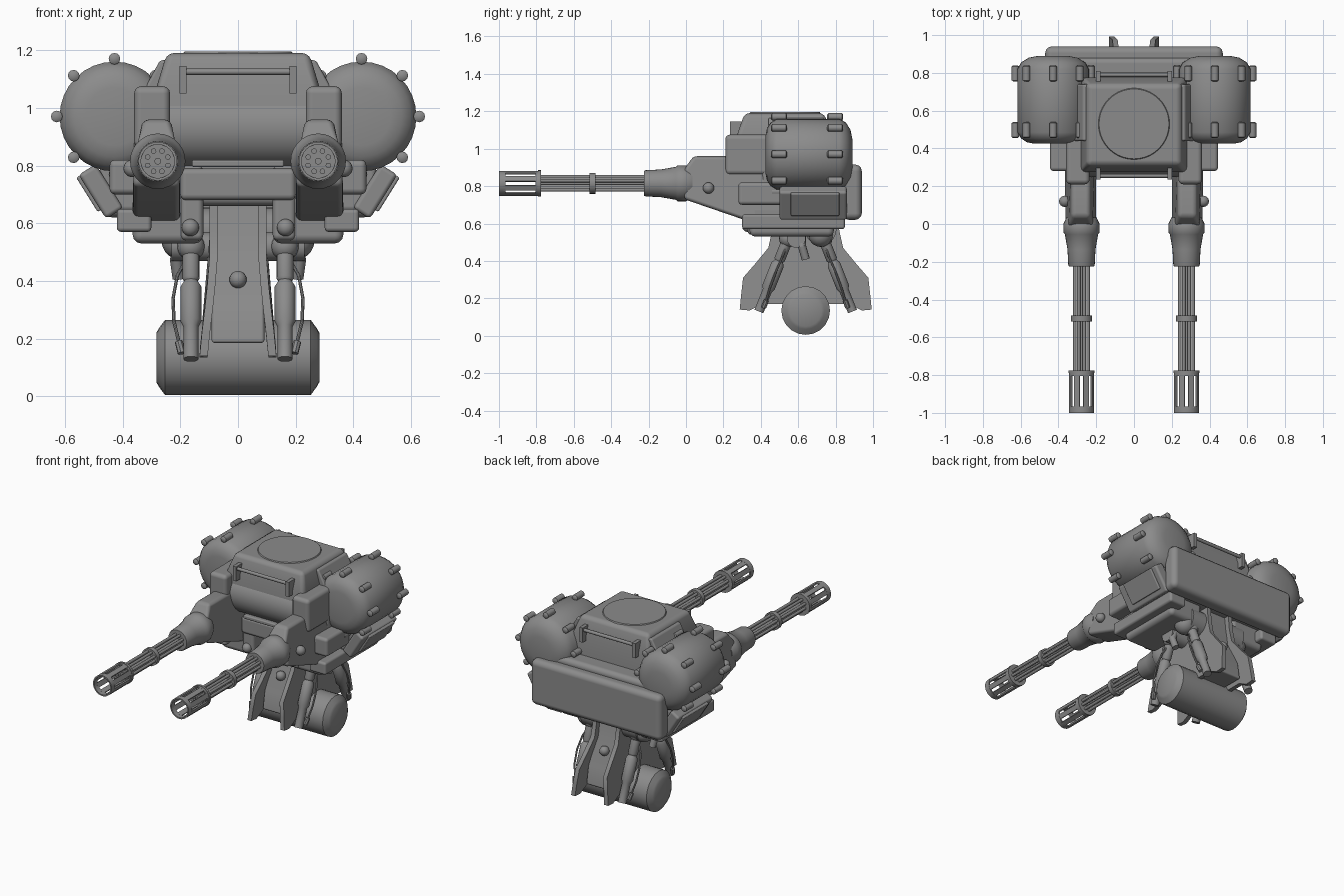
import bpy, bmesh, math
from mathutils import Vector, Matrix

if "Cube" in bpy.data.objects:
    bpy.data.objects.remove(bpy.data.objects["Cube"])

steel = bpy.data.materials.new("steel grey")
steel.use_nodes = True
GREY = (0.26, 0.26, 0.26, 1)
steel.diffuse_color = GREY
steel.node_tree.nodes["Principled BSDF"].inputs["Base Color"].default_value = GREY


def done(name, bm, bevel=0, mirror=True):
    """Turn the bmesh into a shaded object, optionally bevelled and mirrored in x."""
    bmesh.ops.recalc_face_normals(bm, faces=bm.faces)
    mesh = bpy.data.meshes.new(name)
    bm.to_mesh(mesh)
    bm.free()
    mesh.materials.append(steel)
    ob = bpy.data.objects.new(name, mesh)
    bpy.context.collection.objects.link(ob)
    bpy.ops.object.select_all(action='DESELECT')
    ob.select_set(True)
    bpy.context.view_layer.objects.active = ob
    if bevel:
        mesh.shade_smooth()
        mod = ob.modifiers.new("round", 'BEVEL')
        mod.width, mod.segments, mod.harden_normals = bevel, 3, True
    else:
        bpy.ops.object.shade_smooth_by_angle(angle=math.radians(40))
    if mirror:
        ob.modifiers.new("mirror", 'MIRROR')


def lathe(bm, profile, a, b, seg=24, closed=False):
    """Spin (distance, radius) points about the axis from a towards b."""
    a, d = Vector(a), (Vector(b) - Vector(a)).normalized()
    rot = d.to_track_quat('Z', 'Y')
    rings = []
    for t, r in profile:
        rings.append([bm.verts.new(a + rot @ Vector((r * math.cos(k * math.tau / seg),
                     r * math.sin(k * math.tau / seg), t))) for k in range(seg)])
    pairs = list(zip(rings, rings[1:]))
    if closed:
        pairs.append((rings[-1], rings[0]))
    else:
        bm.faces.new(rings[0])
        bm.faces.new(rings[-1])
    for p, q in pairs:
        for k in range(seg):
            n = (k + 1) % seg
            bm.faces.new((p[k], p[n], q[n], q[k]))


def rod(bm, a, b, r, r2=None, seg=12):
    length = (Vector(b) - Vector(a)).length
    lathe(bm, [(0, r), (length, r if r2 is None else r2)], a, b, seg)


def ball(bm, c, r):
    bmesh.ops.create_uvsphere(bm, u_segments=16, v_segments=10, radius=r,
                              matrix=Matrix.Translation(c))


def box(bm, lo, hi, tilt=0):
    lo, hi = Vector(lo), Vector(hi)
    m = Matrix.Translation((lo + hi) / 2) @ Matrix.Rotation(tilt, 4, 'Y')
    bmesh.ops.create_cube(bm, size=1, matrix=m @ Matrix.Diagonal((*(hi - lo), 1)))


def prism(bm, profile, x0, x1, warp=lambda x, z: x):
    """Extrude a (y, z) outline from x0 to x1, with x bent by a rule."""
    sides = [[bm.verts.new((warp(x, z), y, z)) for y, z in profile] for x in (x0, x1)]
    for s in sides:
        bm.faces.new(s)
    for k in range(len(profile)):
        n = (k + 1) % len(profile)
        bm.faces.new((sides[0][k], sides[0][n], sides[1][n], sides[1][k]))


def simple_box(name, lo, hi, bevel, mirror=True, tilt=0):
    bm = bmesh.new()
    box(bm, lo, hi, tilt)
    done(name, bm, bevel, mirror)


# Foot roller
CY = 0.64
bm = bmesh.new()
lathe(bm, [(0, .085), (.008, .1), (.03, .13), (.535, .13), (.557, .1), (.565, .085)],
      (-.283, CY, .135), (1, CY, .135), 20)
done("foot_roller", bm, 0, False)

# Pedestal column and flared side plates
bm = bmesh.new()
half = [(.26, .185), (.24, .3), (.16, .46), (.13, .7)]
outline = [(CY - d, z) for d, z in half] + [(CY + d, z) for d, z in half[::-1]]
prism(bm, outline, -.092, .092)
done("pedestal_column", bm, .012, False)

flare = lambda x, z: x + .035 * min(1, max(0, (.5 - z) / .34)) ** 1.3
half = [(.23, .17), (.30, .135), (.353, .14), (.345, .22), (.335, .31), (.27, .385), (.2, .47), (.18, .56), (.17, .66)]
outline = [(CY - d, z) for d, z in half] + [(CY + d, z) for d, z in half[::-1]]
bm = bmesh.new()
prism(bm, outline, .07, .098, flare)
done("pedestal_side_plate", bm)

bm = bmesh.new()
for s in (-1, 1):
    ball(bm, (0, CY + s * .2, .405), .03)
done("pedestal_bolt", bm, 0, False)

# Hydraulic struts with hoses, fore and aft
bm = bmesh.new()
for s in (-1, 1):
    top, low = Vector((.163, CY + s * .095, .52)), Vector((.163, CY + s * .25, .13))
    lathe(bm, [(0, .03), (.12, .03), (.13, .024), (.15, .036), (.28, .036), (.3, .026), (.42, .026)],
          top, low, 14)
    ball(bm, top, .048)
    path = [(.17, .1, .49), (.21, .125, .42), (.225, .16, .34), (.222, .19, .26), (.205, .21, .19)]
    pts = [Vector((x, CY + s * d, z)) for x, d, z in path]
    for p, q in zip(pts, pts[1:]):
        rod(bm, p, q, .006, seg=8)
    rod(bm, pts[-1], pts[-1] + Vector((-.01, s * .015, -.04)), .014, seg=8)
done("hydraulic_strut", bm)

# Turning joint under the hull
bm = bmesh.new()
rod(bm, (.08, CY + .08, .57), (.2, CY + .08, .57), .085, seg=20)
rod(bm, (.08, CY - .05, .52), (.23, CY - .05, .52), .05, seg=16)
ball(bm, (.2, CY + .08, .54), .065)
for p, q in (((.2, .62, .53), (.215, .62, .47)), ((.215, .62, .48), (.205, .64, .41))):
    rod(bm, p, q, .022, seg=10)
done("swivel_joint", bm)

# Hull
simple_box("hull_core", (-.36, .4, .66), (.36, .88, .95), .03, False)
simple_box("hull_nose", (-.2, .31, .68), (.2, .5, .79), .02, False)
simple_box("hull_chin", (-.16, .28, .795), (.16, .5, .82), .008, False)
simple_box("hull_skid", (.12, .34, .53), (.365, .79, .7), .03)
simple_box("inner_plate", (.12, .33, .54), (.2, .6, .8), .02)
simple_box("hull_side_strip", (.3, .3, .57), (.42, .85, .65), .015)
simple_box("rear_counterweight", (-.47, .835, .62), (.47, .94, .915), .035, False)
simple_box("side_box", (.34, .28, .7), (.445, .52, .82), .02)
simple_box("side_pod", (.44, .5, .62), (.51, .86, .8), .015, True, math.radians(32))
simple_box("side_pod_lid", (.5, .56, .635), (.525, .82, .775), .006, True, math.radians(32))
simple_box("side_pod_mount", (.34, .52, .64), (.48, .84, .8), .02)

bm = bmesh.new()
ball(bm, (.165, .33, .585), .03)
ball(bm, (.367, .12, .79), .03)
ball(bm, (.36, .87, .8), .025)
done("hull_bolt", bm)

# Gun arms, narrowing towards the top
narrow = lambda x, z: x + (.28 - x) * max(0, min(1, (z - .86) / .1)) * .45
bm = bmesh.new()
prism(bm, [(-.01, .73), (-.01, .89), (.04, .96), (.3, .96), (.5, .9), (.62, .8),
           (.62, .6), (.34, .61)], .2, .365, narrow)
done("gun_arm", bm, .02)
simple_box("shoulder_block", (.235, .21, .86), (.36, .46, 1.075), .025)

# Head: rolled brow, tapered cap and round hatch
bm = bmesh.new()
rod(bm, (-.25, .385, .93), (.25, .385, .93), .135, seg=28)
done("head_brow", bm, 0, False)
bm = bmesh.new()
box(bm, (-.28, .275, .84), (.28, .775, 1.08))
top = max(bm.faces, key=lambda f: f.calc_center_median().z)
cap = bmesh.ops.extrude_face_region(bm, geom=[top])["geom"]
bm.faces.remove(top)
for v in (g for g in cap if isinstance(g, bmesh.types.BMVert)):
    v.co = Vector((v.co.x * .88, .53 + (v.co.y - .53) * .85, 1.19))
done("head_cap", bm, .025, False)
bm = bmesh.new()
rod(bm, (0, .53, 1.18), (0, .53, 1.196), .195, .185, seg=40)
done("head_hatch", bm, 0, False)
bm = bmesh.new()
prism(bm, [(.44, 1), (.44, 1.165), (.74, 1.165), (.74, 1)], .2, .36,
      lambda x, z: min(x, .27) if z > 1.1 else x)
done("head_cheek", bm, .01)

# Grab handles before and behind the head
bm = bmesh.new()
for y, inner in ((.255, .31), (.79, .74)):
    rod(bm, (-.19, y, 1.125), (.19, y, 1.125), .011, seg=10)
    for x in (-.19, .19):
        lo, hi = sorted((y + (.02 if y > .5 else -.02), inner))
        box(bm, (x - .012, lo, 1.05), (x + .012, hi, 1.145))
done("grab_handle", bm, 0, False)

# Ammunition drums with studs all round
DX, DZ = .428, .97
bm = bmesh.new()
lathe(bm, [(0, .1), (.008, .14), (.028, .17), (.06, .19), (.395, .19), (.43, .17),
           (.455, .13), (.465, .08)], (DX, .425, DZ), (DX, 1, DZ), 32)
done("ammo_drum", bm)
bm = bmesh.new()
for k in range(8):
    a = k * math.tau / 8
    x, z = DX + .2 * math.cos(a), DZ + .2 * math.sin(a)
    for y in (.455, .755):
        lathe(bm, [(0, .012), (.006, .02), (.079, .02), (.085, .012)], (x, y, z), (x, 1, z), 12)
done("drum_stud", bm)

# Rotary guns
GX, GZ = .278, .815
bm = bmesh.new()
lathe(bm, [(0, .066), (.01, .07), (.09, .074), (.17, .088), (.18, .096), (.225, .096), (.26, .08)],
      (GX, -.225, GZ), (GX, 1, GZ), 28)
done("gun_housing", bm)

bm = bmesh.new()
for k in range(8):
    a = (k + .5) * math.tau / 8
    x, z = GX + .038 * math.cos(a), GZ + .038 * math.sin(a)
    rod(bm, (x, -.8, z), (x, -.2, z), .0095, seg=10)
rod(bm, (GX, -.8, GZ), (GX, -.2, GZ), .012, seg=10)
done("gun_barrels", bm)

bm = bmesh.new()
rod(bm, (GX, -.515, GZ), (GX, -.485, GZ), .056, seg=24)
rod(bm, (GX, -.79, GZ), (GX, -.775, GZ), .07, seg=24)
done("barrel_clamp", bm)

# Slotted muzzle: two rings joined by eight bars
bm = bmesh.new()
for y, length in ((-1, .035), (-.805, .03)):
    lathe(bm, [(0, .058), (0, .067), (length, .067), (length, .058)],
          (GX, y, GZ), (GX, 1, GZ), 32, True)
for k in range(8):
    a = (k + .5) * math.tau / 8
    m = Matrix.Translation((GX, -.885, GZ)) @ Matrix.Rotation(a, 4, 'Y') @ Matrix.Translation((.0615, 0, 0))
    bmesh.ops.create_cube(bm, size=1, matrix=m @ Matrix.Diagonal((.009, .18, .03, 1)))
done("muzzle_cage", bm)
